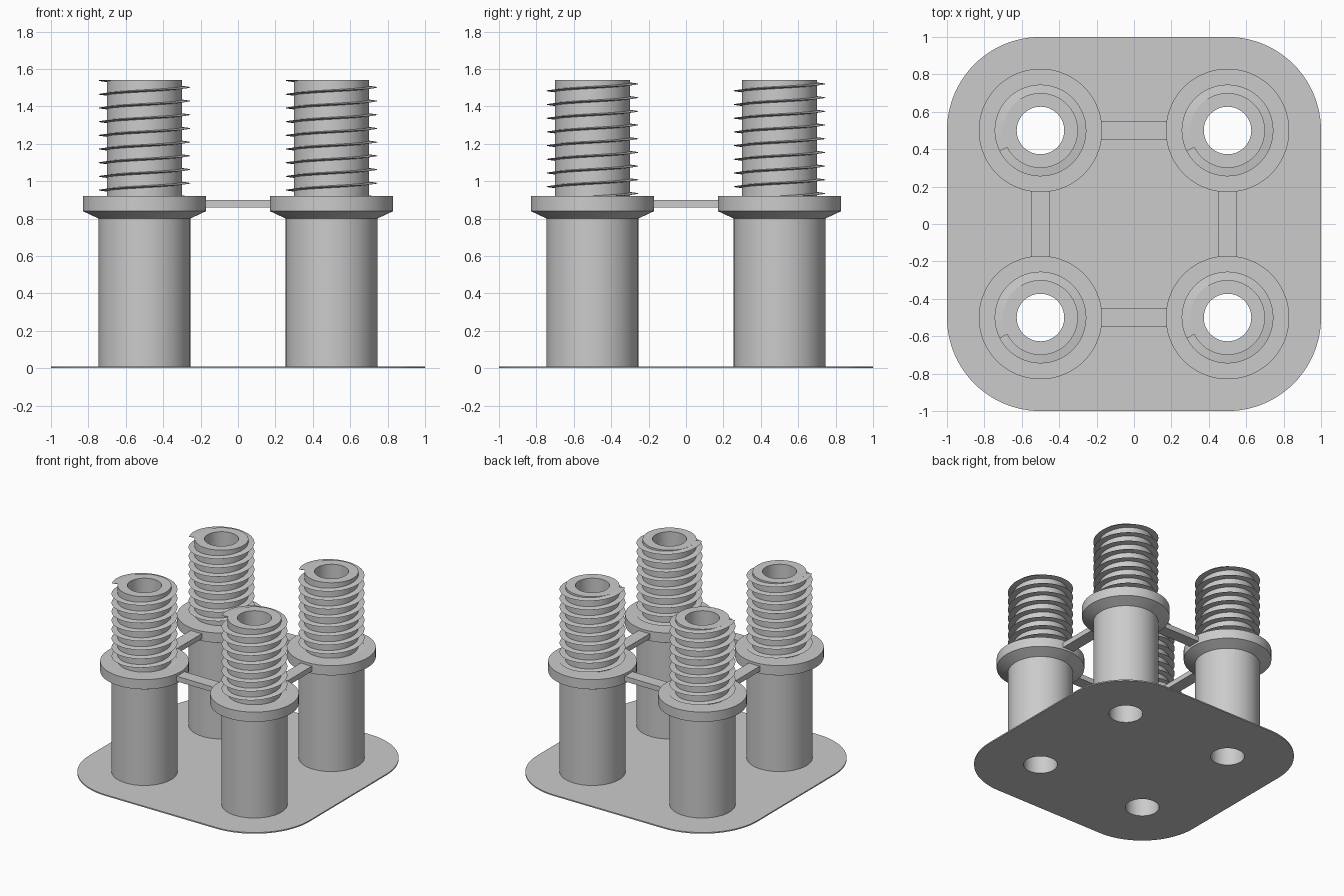
import bpy, bmesh, math
from mathutils import Vector

cube = bpy.data.objects.get("Cube")
if cube:
    bpy.data.objects.remove(cube, do_unlink=True)

# Single plain grey
GREY = (0.6, 0.6, 0.6, 1.0)
grey = bpy.data.materials.new("plain_grey")
grey.diffuse_color = GREY
grey.use_nodes = True
grey.node_tree.nodes["Principled BSDF"].inputs["Base Color"].default_value = GREY

SPACING = 0.5       # post offset from the centre
HOLE = 0.127        # bore radius
CORE = 0.2          # threaded stud radius
TOP = 1.54
SEGMENTS = 96
CORNERS = [(sx, sy) for sx in (-1, 1) for sy in (-1, 1)]


def finish(obj):
    """Smooth shading with sharp edges kept."""
    bpy.ops.object.select_all(action='DESELECT')
    obj.select_set(True)
    bpy.context.view_layer.objects.active = obj
    bpy.ops.object.shade_smooth_by_angle(angle=math.radians(30))


def add_object(name, bm):
    bmesh.ops.recalc_face_normals(bm, faces=bm.faces[:])
    mesh = bpy.data.meshes.new(name)
    bm.to_mesh(mesh)
    bm.free()
    mesh.materials.append(grey)
    obj = bpy.data.objects.new(name, mesh)
    bpy.context.collection.objects.link(obj)
    return obj


def bridge(bm, sections, closed):
    """Skin a row of equal closed sections; cap the ends of an open row."""
    rings = [[bm.verts.new(p) for p in s] for s in sections]
    n = len(rings[0])
    pairs = list(zip(rings, rings[1:]))
    if closed:
        pairs.append((rings[-1], rings[0]))
    else:
        bm.faces.new(rings[0])
        bm.faces.new(rings[-1])
    for a, b in pairs:
        for i in range(n):
            j = (i + 1) % n
            bm.faces.new((a[i], a[j], b[j], b[i]))


def polar(r, angle, z):
    return Vector((r * math.cos(angle), r * math.sin(angle), z))


def make_post():
    """Hollow post with a chamfered flange and a stud, revolved."""
    profile = [(HOLE, 0.0), (0.245, 0.0), (0.245, 0.8), (0.33, 0.84),
               (0.33, 0.92), (CORE, 0.92), (CORE, TOP), (HOLE, TOP)]
    bm = bmesh.new()
    bridge(bm, [[polar(r, math.tau * i / SEGMENTS, z) for r, z in profile]
                for i in range(SEGMENTS)], True)
    return add_object("post", bm)


def make_thread():
    """Right-handed thin triangular ridge, trimmed flush with the stud top."""
    pitch, end_angle, end_z, turns = 0.0732, math.radians(207), 1.5435, 8.65
    root = [(CORE - 0.005, -0.0065), (0.245, 0.0), (CORE - 0.005, 0.0065)]
    steps = int(turns * SEGMENTS)
    bm = bmesh.new()
    sections = []
    for i in range(steps + 1):
        back = (steps - i) / SEGMENTS
        angle, z = end_angle - math.tau * back, end_z - pitch * back
        sections.append([polar(r, angle, min(z + dz, TOP)) for r, dz in root])
    bridge(bm, sections, False)
    return add_object("thread", bm)


def make_base():
    """Thin rounded plate with four holes, from a filled flat curve."""
    curve = bpy.data.curves.new("base_plate", 'CURVE')
    curve.dimensions = '2D'
    curve.fill_mode = 'BOTH'
    curve.extrude = 0.005

    def loop(points):
        spline = curve.splines.new('POLY')
        spline.points.add(len(points) - 1)
        for sp, p in zip(spline.points, points):
            sp.co = (p.x, p.y, 0, 1)
        spline.use_cyclic_u = True

    outline = []
    for quarter, (sx, sy) in enumerate([(1, 1), (-1, 1), (-1, -1), (1, -1)]):
        centre = Vector((sx * SPACING, sy * SPACING, 0))
        outline += [centre + polar(0.5, math.pi / 2 * (quarter + i / 24), 0)
                    for i in range(25)]
        loop([centre + polar(HOLE, math.tau * i / SEGMENTS, 0)
              for i in range(SEGMENTS)])
    loop(outline)
    curve.materials.append(grey)
    obj = bpy.data.objects.new("base_plate", curve)
    bpy.context.collection.objects.link(obj)
    obj.location.z = 0.005
    bpy.ops.object.select_all(action='DESELECT')
    obj.select_set(True)
    bpy.context.view_layer.objects.active = obj
    bpy.ops.object.convert(target='MESH')
    obj = bpy.context.view_layer.objects.active
    bm = bmesh.new()
    bm.from_mesh(obj.data)
    bmesh.ops.remove_doubles(bm, verts=bm.verts[:], dist=0.0001)
    bmesh.ops.recalc_face_normals(bm, faces=bm.faces[:])
    bm.to_mesh(obj.data)
    bm.free()
    finish(obj)


def make_bar(name, location, size):
    """Square tie bar between two flanges."""
    bm = bmesh.new()
    bmesh.ops.create_cube(bm, size=1.0)
    bmesh.ops.scale(bm, vec=size, verts=bm.verts[:])
    add_object(name, bm).location = location


make_base()

# Four identical threaded posts
for maker in (make_post, make_thread):
    part = maker()
    finish(part)
    for k, (sx, sy) in enumerate(CORNERS):
        obj = part
        if k:
            obj = part.copy()
            bpy.context.collection.objects.link(obj)
        obj.name = "%s_%s_%s" % ("back" if sy > 0 else "front",
                                 "left" if sx > 0 else "right",
                                 part.data.name)
        obj.location = (sx * SPACING, sy * SPACING, 0)

# Tie bars joining neighbouring flanges
LENGTH, WIDTH, HEIGHT, BAR_Z = 0.36, 0.1, 0.042, 0.879
for s, y_name, x_name in ((-1, "front", "right"), (1, "back", "left")):
    make_bar(y_name + "_tie_bar", (0, s * SPACING, BAR_Z), (LENGTH, WIDTH, HEIGHT))
    make_bar(x_name + "_tie_bar", (s * SPACING, 0, BAR_Z), (WIDTH, LENGTH, HEIGHT))
